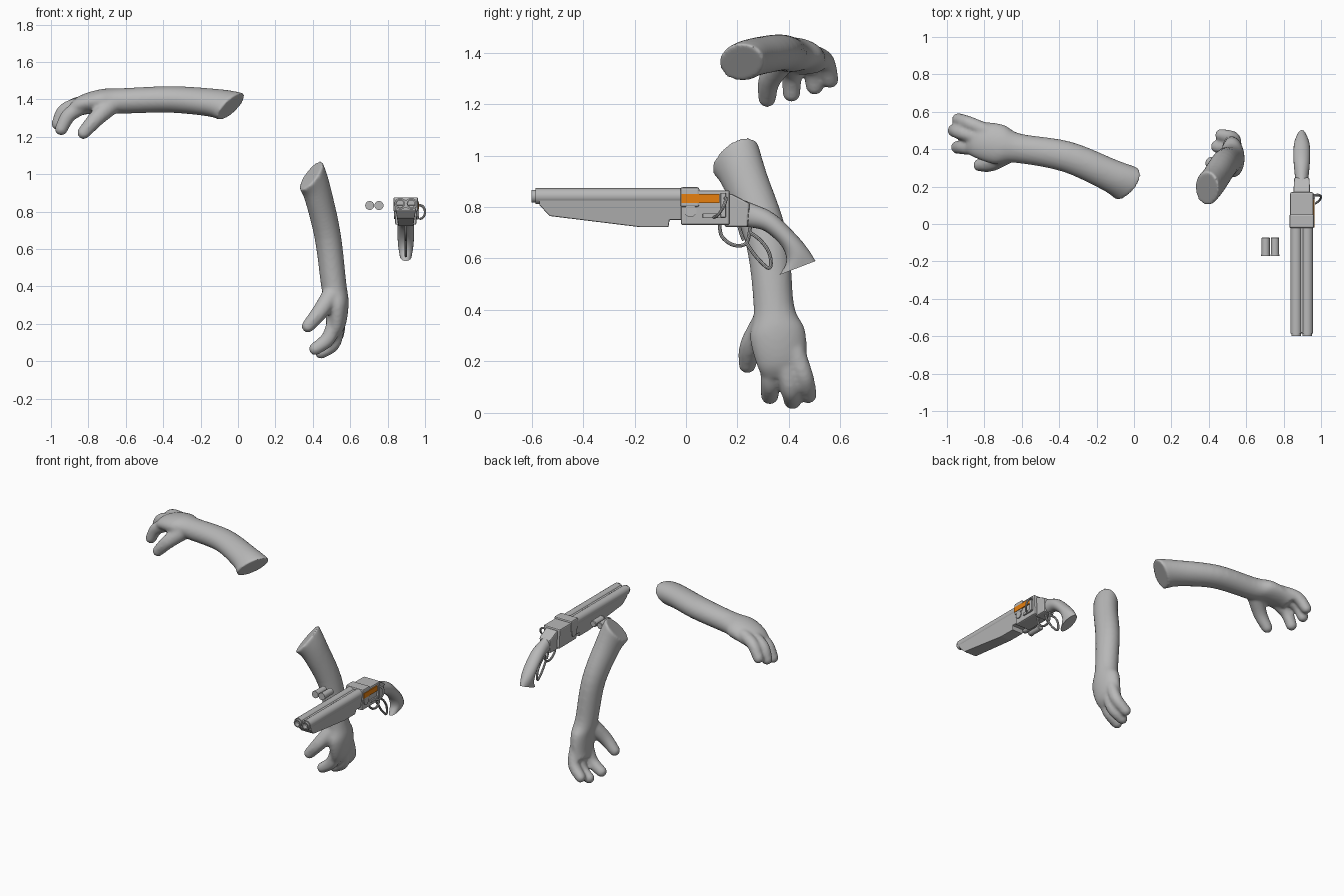
import bpy, bmesh
from math import sin, cos, pi
from mathutils import Vector, Matrix

cube = bpy.data.objects.get("Cube")
if cube:
    bpy.data.objects.remove(cube)


def material(name, rgb):
    m = bpy.data.materials.new(name)
    m.use_nodes = True
    m.diffuse_color = (*rgb, 1)
    m.node_tree.nodes["Principled BSDF"].inputs["Base Color"].default_value = (*rgb, 1)
    return m


GREY = material("plain grey", (0.48, 0.48, 0.48))
ORANGE = material("orange", (0.85, 0.23, 0.005))
X, Y, Z = Vector((1, 0, 0)), Vector((0, 1, 0)), Vector((0, 0, 1))
GX = 0.897  # centre line of the gun


def finish(name, bm, mat=GREY, smooth=True, bevel=0):
    bmesh.ops.recalc_face_normals(bm, faces=bm.faces)
    me = bpy.data.meshes.new(name)
    bm.to_mesh(me)
    bm.free()
    me.materials.append(mat)
    if smooth:
        me.shade_smooth()
        me.set_sharp_from_angle(angle=0.7)
    ob = bpy.data.objects.new(name, me)
    bpy.context.collection.objects.link(ob)
    if bevel:
        b = ob.modifiers.new("bevel", "BEVEL")
        b.width, b.segments = bevel, 2
    return ob


def spline(keys, n=5):
    """Smooth interpolation through key vectors of any size."""
    k = [Vector(p) for p in keys]
    k = [k[0]] + k + [k[-1]]
    out = []
    for a, b, c, d in zip(k, k[1:], k[2:], k[3:]):
        for i in range(n):
            t = i / n
            out.append(0.5 * (2 * b + (c - a) * t + (2 * a - 5 * b + 4 * c - d) * t ** 2
                              + (3 * b - a - 3 * c + d) * t ** 3))
    return out + [k[-1]]


def loft(bm, rings, sides=20):
    """Skin elliptical rings given as (centre, half axis, half axis)."""
    loops = [[bm.verts.new(c + u * cos(2 * pi * i / sides) + v * sin(2 * pi * i / sides))
              for i in range(sides)] for c, u, v in rings]
    for a, b in zip(loops, loops[1:]):
        for i in range(sides):
            j = (i + 1) % sides
            bm.faces.new((a[i], a[j], b[j], b[i]))
    bm.faces.new(loops[0])
    bm.faces.new(loops[-1])


def prism(name, yz, top_w, low_w, bevel=0.004, mat=GREY, cx=GX):
    """Extrude a side profile across x, narrowing towards the bottom."""
    bm = bmesh.new()
    zs = [p[1] for p in yz]
    sides = []
    for s in (-1, 1):
        sides.append([])
        for y, z in yz:
            w = low_w + (top_w - low_w) * (z - min(zs)) / (max(zs) - min(zs))
            sides[-1].append(bm.verts.new((cx + s * w, y, z)))
        bm.faces.new(sides[-1])
    for i in range(len(yz)):
        j = (i + 1) % len(yz)
        bm.faces.new((sides[0][i], sides[0][j], sides[1][j], sides[1][i]))
    return finish(name, bm, mat, False, bevel)


def box(name, y0, y1, z0, z1, w, bevel=0.004, mat=GREY, cx=GX):
    return prism(name, [(y0, z0), (y1, z0), (y1, z1), (y0, z1)], w, w, bevel, mat, cx)


def turned(name, x, z, profile):
    """Round part along y from (y, radius) pairs."""
    bm = bmesh.new()
    loft(bm, [(Vector((x, y, z)), X * r, Z * r) for y, r in profile], 24)
    return finish(name, bm)


def rod(name, pts, r, side):
    """Thin bent rod lying in the plane across the side vector."""
    bm = bmesh.new()
    p = spline(pts)
    rings = []
    for i, c in enumerate(p):
        t = (p[min(i + 1, len(p) - 1)] - p[max(i - 1, 0)]).normalized()
        rings.append((c, side * r, t.cross(side) * r))
    loft(bm, rings, 8)
    return finish(name, bm)


# Arm: shaft and palm as x, y, z, half width, half height, tilt
SHOULDER = Vector((-0.035, 0.215, 1.362))
bm = bmesh.new()
path = spline([(*SHOULDER, 0.1, 0.092, 0.67), (-0.13, 0.262, 1.382, 0.088, 0.077, 0.3),
               (-0.36, 0.36, 1.4, 0.083, 0.071, 0), (-0.62, 0.405, 1.392, 0.079, 0.068, 0),
               (-0.72, 0.425, 1.392, 0.108, 0.064, -0.15),
               (-0.82, 0.448, 1.372, 0.1, 0.054, -0.4),
               (-0.87, 0.46, 1.345, 0.085, 0.04, -0.6)])
rings = []
for i, p in enumerate(path):
    a, b = path[max(i - 1, 0)], path[min(i + 1, len(path) - 1)]
    side = Vector((b[0] - a[0], b[1] - a[1], 0)).cross(Z).normalized()
    rings.append((Vector(p[:3]), side * p[3], Vector((sin(p[5]), 0, cos(p[5]))) * p[4]))
loft(bm, rings, 28)

# Digits: chains of shrinking balls along a bent path, as x, y, z, radius
digits = [
    [(-0.79, 0.5, 1.39, 0.04), (-0.885, 0.54, 1.365, 0.039), (-0.94, 0.56, 1.295, 0.035)],
    [(-0.8, 0.455, 1.385, 0.043), (-0.92, 0.488, 1.345, 0.041), (-0.963, 0.5, 1.27, 0.036)],
    [(-0.8, 0.405, 1.375, 0.043), (-0.9, 0.41, 1.32, 0.041), (-0.945, 0.41, 1.242, 0.036)],
    [(-0.68, 0.375, 1.37, 0.055), (-0.76, 0.325, 1.295, 0.045), (-0.825, 0.315, 1.222, 0.036)]]
for d in digits:
    for p in spline(d, 8):
        bmesh.ops.create_icosphere(bm, subdivisions=2, radius=p[3],
                                   matrix=Matrix.Translation(p[:3]))
arm = finish("right_arm", bm)

# Fuse the pieces into one smooth skin
rm = arm.modifiers.new("fuse", "REMESH")
rm.mode, rm.voxel_size, rm.use_smooth_shade = "VOXEL", 0.009, True
sm = arm.modifiers.new("soften", "SMOOTH")
sm.factor, sm.iterations = 0.5, 8
dg = bpy.context.evaluated_depsgraph_get()
skin = bpy.data.meshes.new_from_object(arm.evaluated_get(dg))
arm.modifiers.clear()
arm.data = skin
skin.materials.clear()
skin.materials.append(GREY)
skin.shade_smooth()

# The other arm is a mirrored copy hanging down
swap = Matrix(((0, 0, 1, 0), (0, 1, 0, 0), (1, 0, 0, 0), (0, 0, 0, 1)))
other = skin.copy()
other.transform(Matrix.Translation((0.39, 0.19, 0.995)) @ Matrix.Rotation(-0.155, 4, "Y")
                @ Matrix.Rotation(-0.065, 4, "X") @ swap @ Matrix.Translation(-SHOULDER))
other.flip_normals()
bpy.context.collection.objects.link(bpy.data.objects.new("left_arm", other))

# Twin barrels with hollow muzzles, and a rib between them
for s, label in ((-1, "right"), (1, "left")):
    turned(label + "_barrel", GX + s * 0.03, 0.842,
           [(0, 0.031), (-0.585, 0.031), (-0.585, 0.025), (-0.6, 0.025),
            (-0.6, 0.018), (-0.54, 0.018)])
box("barrel_rib", -0.58, 0, 0.82, 0.862, 0.012, 0)

# Fore-end, receiver and rear frame
prism("fore_end", [(-0.57, 0.835), (-0.57, 0.808), (-0.53, 0.765), (-0.18, 0.722),
                   (-0.068, 0.722), (-0.064, 0.75), (-0.01, 0.75), (-0.01, 0.835)],
      0.058, 0.04)
prism("receiver", [(-0.02, 0.73), (0.17, 0.73), (0.17, 0.865), (-0.02, 0.865)],
      0.063, 0.056, 0.008)
box("receiver_band", -0.022, 0.052, 0.80, 0.877, 0.066, 0.008)
prism("rear_frame", [(0.15, 0.722), (0.24, 0.722), (0.248, 0.815), (0.18, 0.85), (0.15, 0.855)],
      0.044, 0.038, 0.008)

# Side details: coloured panel, slide plates and hinge pins
box("side_panel", -0.018, 0.13, 0.815, 0.85, 0.004, 0, ORANGE, GX + 0.065)
box("slide_plate", 0.065, 0.15, 0.757, 0.775, 0.006, 0.002, cx=GX + 0.062)
box("slide_stop", 0.135, 0.155, 0.76, 0.855, 0.007, 0.002, cx=GX + 0.064)
bm = bmesh.new()
loft(bm, [(Vector((GX + x, 0.017, 0.785)), Y * 0.024, Z * 0.024) for x in (-0.064, 0.064)])
finish("hinge_pin", bm)
rod("side_hook", [(GX + 0.05, 0.15, 0.835), (0.985, 0.155, 0.83), (1.0, 0.145, 0.8),
                  (0.99, 0.125, 0.77), (0.97, 0.11, 0.76)], 0.007, Y)

# Curved grip from upper and lower edge points, plus half width
bm = bmesh.new()
grip = spline([(0.2, 0.835, 0.2, 0.725, 0.036), (0.255, 0.815, 0.24, 0.722, 0.036),
               (0.344, 0.773, 0.305, 0.707, 0.043), (0.43, 0.69, 0.37, 0.65, 0.044),
               (0.475, 0.635, 0.39, 0.59, 0.04), (0.503, 0.59, 0.363, 0.536, 0.032)])
loft(bm, [(Vector((GX, (a + c) / 2, (b + d) / 2)), X * w, Vector((0, a - c, b - d)) / 2)
          for a, b, c, d, w in grip])
finish("grip", bm)


# Trigger, guard and lever loop
def in_plane(yz):
    return [(GX, y, z) for y, z in yz]


rod("trigger_guard", in_plane([(0.13, 0.735), (0.14, 0.685), (0.185, 0.652), (0.235, 0.66),
                               (0.25, 0.725)]), 0.007, X)
rod("trigger", in_plane([(0.205, 0.73), (0.215, 0.695), (0.225, 0.67)]), 0.007, X)
rod("lever_loop", in_plane([(0.235, 0.66), (0.27, 0.61), (0.315, 0.565), (0.33, 0.575),
                            (0.322, 0.625), (0.29, 0.67), (0.25, 0.7)]), 0.007, X)

# Two loose shells with rims
for x, label in ((0.704, "first"), (0.754, "second")):
    turned(label + "_shell", x, 0.833,
           [(-0.172, 0.024), (-0.163, 0.024), (-0.163, 0.022), (-0.075, 0.022), (-0.071, 0.018)])
